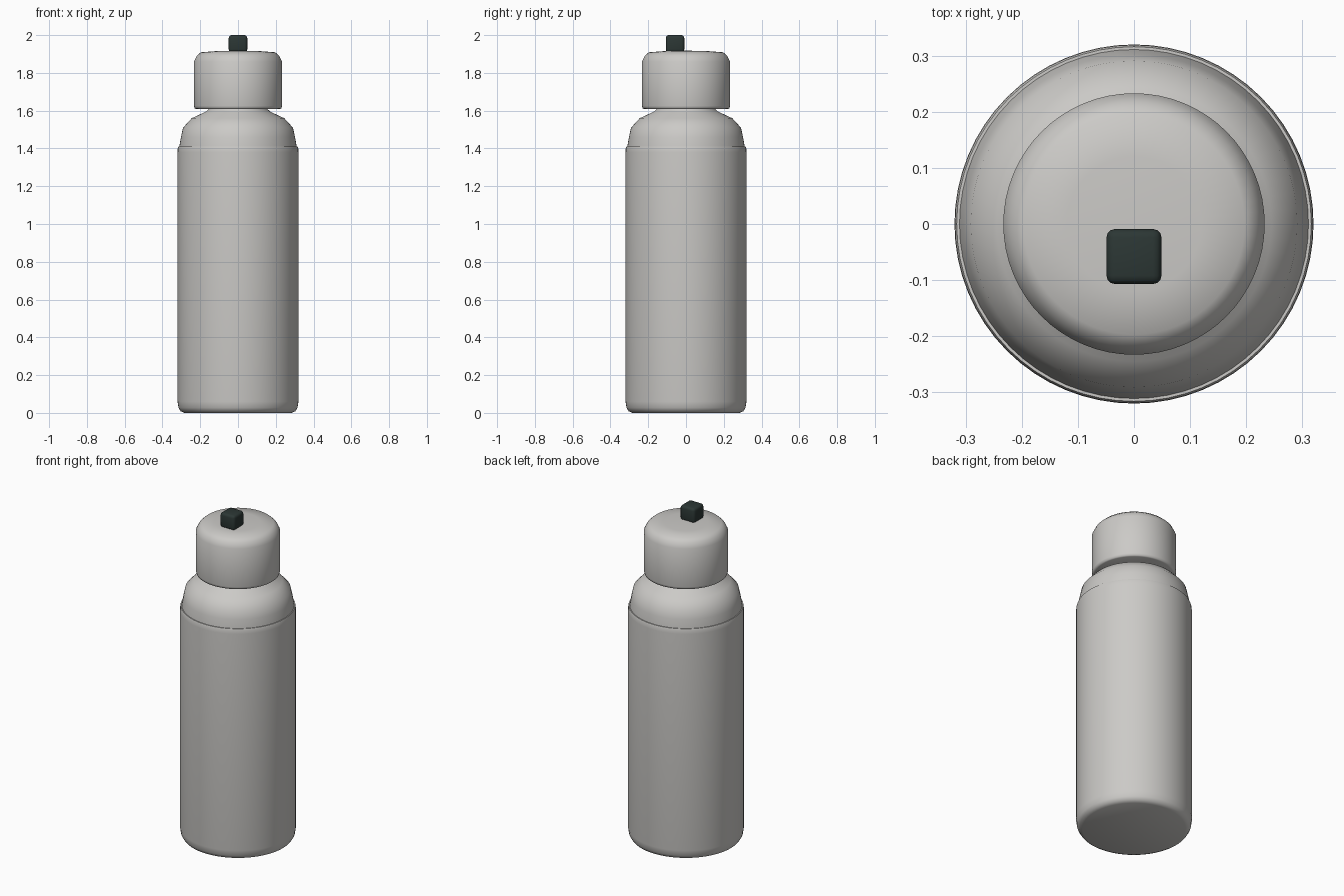
import bpy, bmesh, math

cube = bpy.data.objects.get("Cube")
if cube:
    bpy.data.objects.remove(cube, do_unlink=True)


def material(name, colour):
    m = bpy.data.materials.new(name)
    m.use_nodes = True
    m.diffuse_color = colour
    m.node_tree.nodes["Principled BSDF"].inputs["Base Color"].default_value = colour
    return m


def finish(obj, mat, angle):
    obj.data.materials.append(mat)
    bpy.ops.object.select_all(action='DESELECT')
    obj.select_set(True)
    bpy.context.view_layer.objects.active = obj
    bpy.ops.object.shade_smooth_by_angle(angle=math.radians(angle))


def lathe(name, profile, mat, sides=64):
    """Spin (radius, height) points around z; zero radius closes an end."""
    bm = bmesh.new()
    verts = [bm.verts.new((r, 0, z)) for r, z in profile]
    edges = [bm.edges.new(pair) for pair in zip(verts, verts[1:])]
    bmesh.ops.spin(bm, geom=verts + edges, cent=(0, 0, 0), axis=(0, 0, 1),
                   angle=2 * math.pi, steps=sides)
    bmesh.ops.remove_doubles(bm, verts=bm.verts[:], dist=0.0005)
    bmesh.ops.recalc_face_normals(bm, faces=bm.faces[:])
    mesh = bpy.data.meshes.new(name)
    bm.to_mesh(mesh)
    bm.free()
    obj = bpy.data.objects.new(name, mesh)
    bpy.context.collection.objects.link(obj)
    finish(obj, mat, 65)
    return obj


grey = material("warm grey", (0.6, 0.59, 0.57, 1))
dark = material("dark green grey", (0.025, 0.038, 0.035, 1))

# Bottle body with rounded base and a thin lip around a shallow groove
lathe("bottle_body", [(0, 0), (0.285, 0), (0.304, 0.009), (0.315, 0.027),
                      (0.32, 0.06), (0.32, 1.38), (0.319, 1.40),
                      (0.316, 1.41), (0.311, 1.41), (0.308, 1.38),
                      (0, 1.38)], grey)

# Rounded shoulder tapering into the neck
lathe("shoulder", [(0, 1.37), (0.313, 1.37), (0.311, 1.41), (0.302, 1.46),
                   (0.291, 1.51), (0.245, 1.56), (0.17, 1.595),
                   (0.155, 1.61), (0.155, 1.64), (0, 1.64)], grey)

# Cap with softened lower edge and shallow domed top
lathe("cap", [(0, 1.608), (0.222, 1.608), (0.23, 1.612), (0.233, 1.625),
              (0.233, 1.86), (0.218, 1.89), (0.197, 1.909),
              (0.12, 1.915), (0, 1.918)], grey)

# Small rounded button towards the front of the cap
bpy.ops.mesh.primitive_cube_add(size=1, location=(0, -0.058, 1.955))
button = bpy.context.object
button.name = "cap_button"
button.scale = (0.098, 0.098, 0.09)
bpy.ops.object.transform_apply(location=False, rotation=False, scale=True)
bevel = button.modifiers.new("rounded_edges", 'BEVEL')
bevel.width = 0.015
bevel.segments = 3
bpy.ops.object.modifier_apply(modifier=bevel.name)
finish(button, dark, 40)
